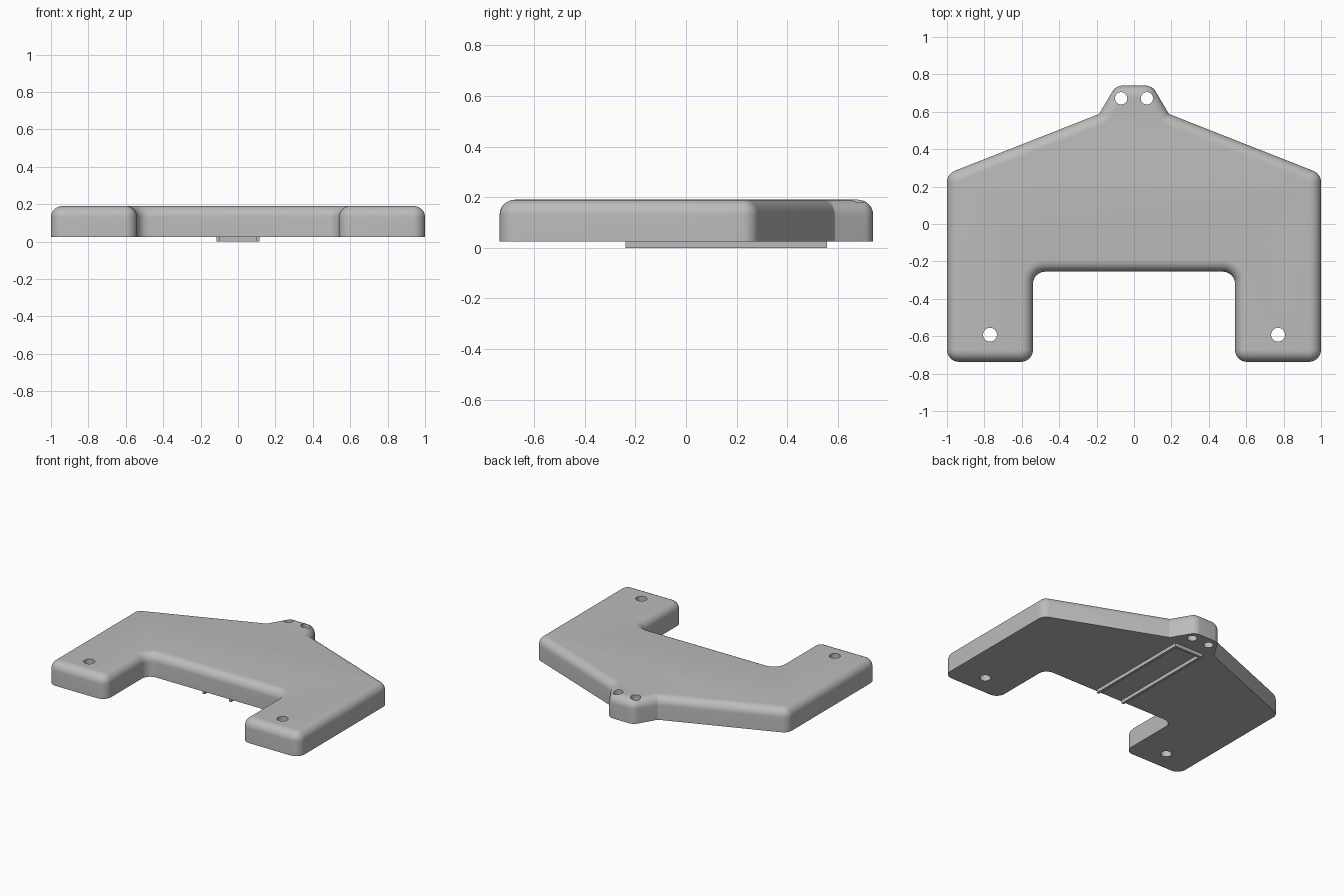
import bpy, bmesh
from math import acos, cos, sin, pi, tan
from mathutils import Vector

if "Cube" in bpy.data.objects:
    bpy.data.objects.remove(bpy.data.objects["Cube"], do_unlink=True)

grey = bpy.data.materials.new("plain grey")
grey.use_nodes = True
COLOUR = (0.5, 0.5, 0.5, 1)
grey.diffuse_color = COLOUR
grey.node_tree.nodes["Principled BSDF"].inputs["Base Color"].default_value = COLOUR

BASE, TOP, ROUND = 0.025, 0.19, 0.06


def make_object(name, bm):
    bmesh.ops.recalc_face_normals(bm, faces=bm.faces[:])
    mesh = bpy.data.meshes.new(name)
    bm.to_mesh(mesh)
    bm.free()
    mesh.materials.append(grey)
    obj = bpy.data.objects.new(name, mesh)
    bpy.context.collection.objects.link(obj)
    return obj


def rounded_outline(corners, inset, steps=8):
    """Counter-clockwise outline with filleted corners, moved inward by inset."""
    points = []
    for i, (x, y, radius) in enumerate(corners):
        here = Vector((x, y))
        before = (Vector(corners[i - 1][:2]) - here).normalized()
        after = (Vector(corners[(i + 1) % len(corners)][:2]) - here).normalized()
        half = before.angle(after) / 2
        centre = here + (before + after).normalized() * radius / sin(half)
        start = here + before * radius / tan(half) - centre
        turn = -before.x * after.y + before.y * after.x
        side = 1 if turn > 0 else -1
        scale = (radius - side * inset) / radius
        for k in range(steps + 1):
            a = side * (pi - 2 * half) * k / steps
            points.append(centre + scale * Vector((start.x * cos(a) - start.y * sin(a),
                                                   start.x * sin(a) + start.y * cos(a))))
    return points


# Plate: half of the outline as x, y, corner radius, then mirrored
half = [(0.54, -0.255, 0.065), (0.54, -0.737, 0.065), (1, -0.737, 0.065),
        (1, 0.268, 0.065), (0.187, 0.588, 0.01), (0.097, 0.74, 0.065)]
corners = half + [(-x, y, r) for x, y, r in reversed(half)]

levels = [(0, BASE)]
for k in range(9):
    a = k / 8 * pi / 2
    levels.append((ROUND * (1 - cos(a)), TOP - ROUND * (1 - sin(a))))

bm = bmesh.new()
rings = [[bm.verts.new((p.x, p.y, z)) for p in rounded_outline(corners, d)]
         for d, z in levels]
for low, high in zip(rings, rings[1:]):
    for i in range(len(low)):
        bm.faces.new((low[i - 1], low[i], high[i], high[i - 1]))
bm.faces.new(rings[0][::-1])
bm.faces.new(rings[-1])
plate = make_object("plate", bm)

# Screw holes through the legs and the rear tab
bm = bmesh.new()
for side in (-1, 1):
    for x, y, radius in ((0.77, -0.592, 0.037), (0.069, 0.672, 0.033)):
        made = bmesh.ops.create_cone(bm, cap_ends=True, segments=32,
                                     radius1=radius, radius2=radius, depth=0.6)
        bmesh.ops.translate(bm, verts=made["verts"], vec=(side * x, y, 0.1))
cutter = make_object("hole_cutter", bm)
cutter.hide_render = True
cut = plate.modifiers.new("holes", "BOOLEAN")
cut.operation, cut.solver, cut.object = "DIFFERENCE", "EXACT", cutter
bpy.context.view_layer.objects.active = plate
plate.select_set(True)
bpy.ops.object.modifier_apply(modifier=cut.name)
bpy.data.objects.remove(cutter, do_unlink=True)
bpy.ops.object.shade_smooth_by_angle(angle=pi / 6)

# Raised rail on the underside, open towards the front
bm = bmesh.new()
outer, inner, front, back = 0.115, 0.097, -0.24, 0.558
path = [(-outer, front), (-outer, back), (outer, back), (outer, front),
        (inner, front), (inner, back - 0.018), (-inner, back - 0.018), (-inner, front)]
face = bm.faces.new([bm.verts.new((x, y, 0)) for x, y in path])
raised = bmesh.ops.extrude_face_region(bm, geom=[face])["geom"]
bmesh.ops.translate(bm, verts=[v for v in raised if isinstance(v, bmesh.types.BMVert)],
                    vec=(0, 0, BASE + 0.002))
make_object("underside_rail", bm)
